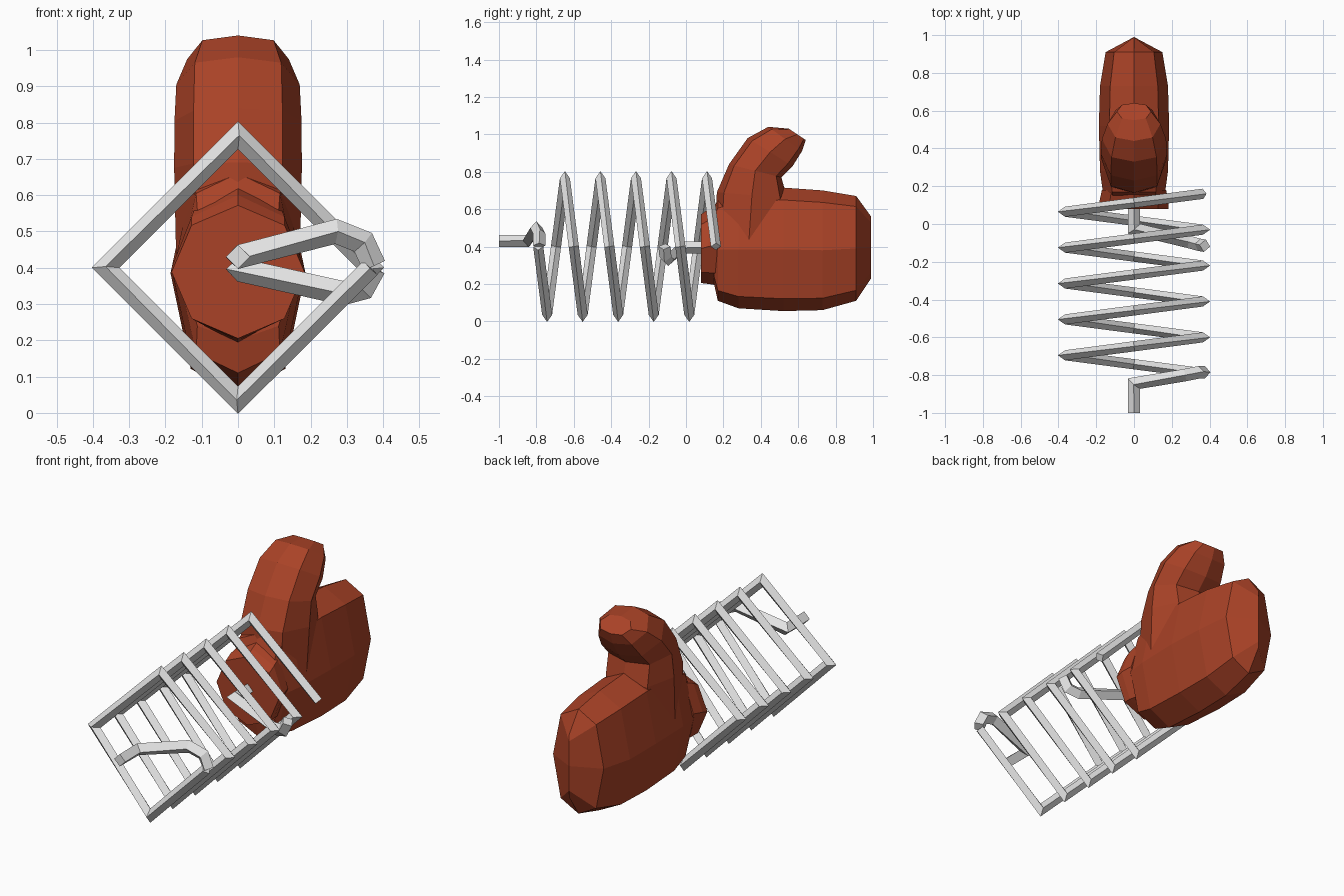
import bpy, bmesh, math
from mathutils import Vector

if "Cube" in bpy.data.objects:
    bpy.data.objects.remove(bpy.data.objects["Cube"])


def material(name, rgb):
    m = bpy.data.materials.new(name)
    m.diffuse_color = (*rgb, 1)
    m.use_nodes = True
    m.node_tree.nodes["Principled BSDF"].inputs["Base Color"].default_value = m.diffuse_color
    return m


RED = material("glove red", (0.40, 0.055, 0.02))
STEEL = material("spring grey", (0.78, 0.78, 0.78))


def loft(name, rings, mat, closed=True):
    """Skin a list of equal-sized vertex rings."""
    bm = bmesh.new()
    rows = [[bm.verts.new(p) for p in r] for r in rings]
    n = len(rows[0])
    for a, b in zip(rows, rows[1:]):
        for i in range(n):
            j = (i + 1) % n
            bm.faces.new((a[i], a[j], b[j], b[i]))
    bm.faces.new(rows[0])
    if closed:
        bm.faces.new(rows[-1])
    bmesh.ops.remove_doubles(bm, verts=bm.verts, dist=0.001)
    bmesh.ops.recalc_face_normals(bm, faces=bm.faces)
    me = bpy.data.meshes.new(name)
    bm.to_mesh(me)
    bm.free()
    me.materials.append(mat)
    ob = bpy.data.objects.new(name, me)
    bpy.context.collection.objects.link(ob)
    return ob


def padded_ring(a, b, w, t=0.1):
    """Eight-sided section between side-profile points a and b (y, z), half width w."""
    out = []
    for x, f in ((0, 0), (.7, t), (1, .5), (.7, 1 - t),
                 (0, 1), (-.7, 1 - t), (-1, .5), (-.7, t)):
        out.append((x * w, a[0] + (b[0] - a[0]) * f, a[1] + (b[1] - a[1]) * f))
    return out


def wire(name, pts, ref, h):
    """Mitred square wire with its corners along ref."""
    pts = [Vector(p) for p in pts]
    rings = []
    for i, p in enumerate(pts):
        d1 = (p - pts[i - 1]).normalized() if i else None
        d2 = (pts[i + 1] - p).normalized() if i < len(pts) - 1 else d1
        d1 = d1 or d2
        t = (d1 + d2).normalized()
        b = (Vector(ref) - t * t.dot(Vector(ref))).normalized()
        m = t.cross(b)
        e = d2 - d1
        ring = []
        for o in (b, m, -b, -m):
            o = o * h
            if e.length > 1e-4:
                u = e.normalized()
                o = o + u * o.dot(u) * (1 / t.dot(d1) - 1)
            ring.append(p + o)
        rings.append(ring)
    return loft(name, rings, STEEL)


# Glove fist: y, bottom z, top z, half width
fist = [(.15, .20, .60, .16), (.17, .11, .66, .165), (.28, .07, .70, .18),
        (.52, .055, .715, .186), (.73, .06, .70, .18), (.91, .11, .67, .15),
        (.99, .23, .56, 0)]
glove = loft("glove_fist", [padded_ring((y, lo), (y, hi), w) for y, lo, hi, w in fist],
             RED, closed=False)

# Glove thumb: back point, front point, half width
thumb = [((.15, .42), (.52, .40), .17), ((.165, .69), (.54, .66), .176),
         ((.23, .84), (.51, .77), .175), ((.33, .98), (.57, .83), .17),
         ((.44, 1.04), (.62, .91), .14), ((.55, 1.03), (.64, .97), .09)]
loft("glove_thumb", [padded_ring(a, b, w) for a, b, w in thumb], RED)

# Cuff at the wrist
loft("glove_cuff", [padded_ring((y, lo), (y, hi), w, .15) for y, lo, hi, w in
                    ((.08, .205, .572, .183), (.12, .20, .60, .183), (.18, .19, .63, .17))], RED)

# Square coil spring: four straight runs per turn, five turns
R, CZ = .365, .40
coil = []
for i in range(21):
    a = -i * math.pi / 2
    coil.append((R * math.cos(a), -.79 + .0475 * i, CZ + R * math.sin(a)))
wire("coil_spring", coil, (0, 1, 0), .027)

# Bent wire ends: front mount and glove mount
wire("front_mount", [(0, -1, .43), (0, -.845, .43), (.27, -.80, .50), (.345, -.785, .47),
                     (.375, -.785, .405)], (0, 0, 1), .033)
wire("glove_mount", [(0, .15, .395), (0, -.025, .395), (.29, -.095, .33), (.345, -.11, .345),
                     (.375, -.115, .40)], (0, 0, 1), .033)
